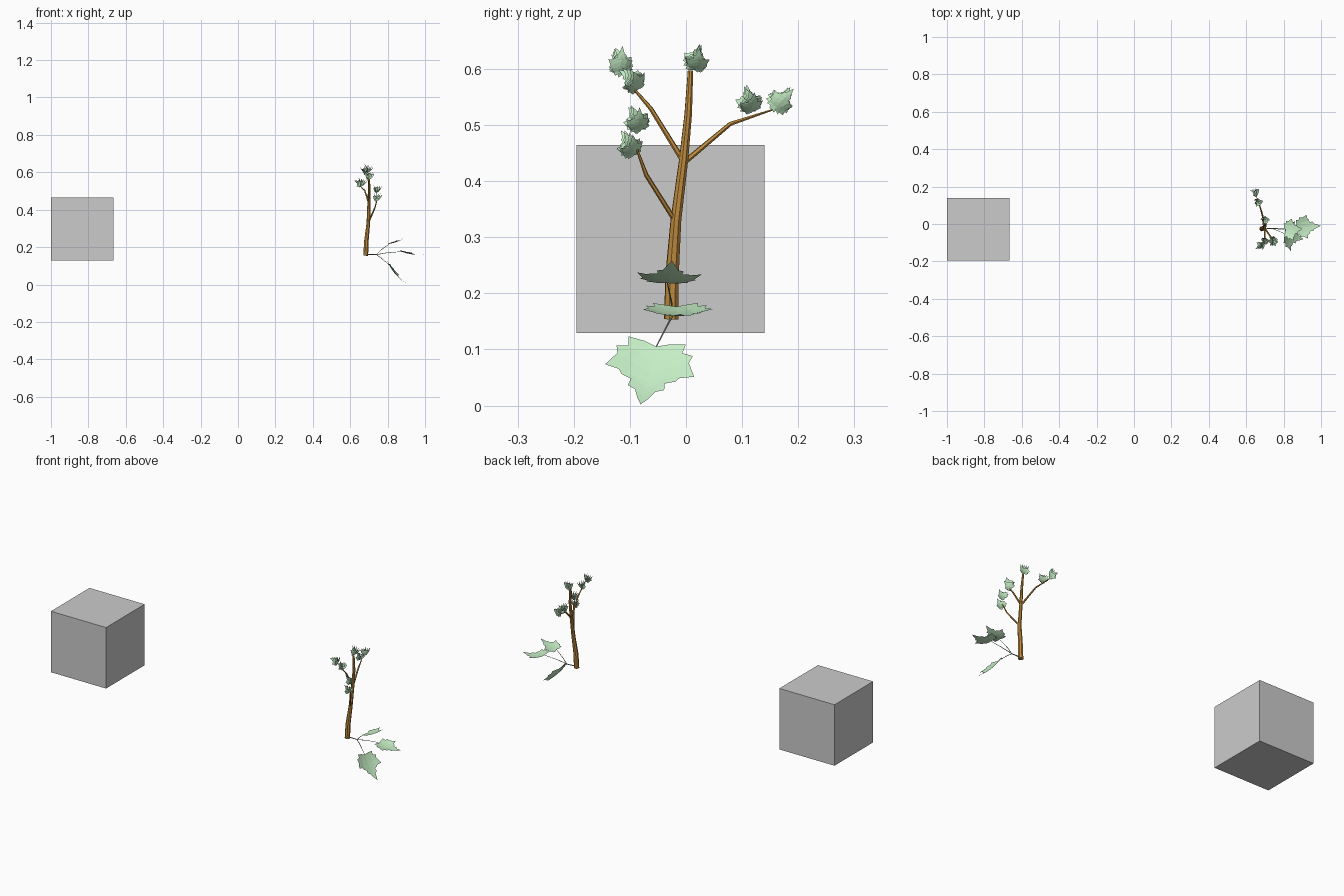
import bpy
import bmesh
import math
import random
from mathutils import Vector, Matrix

if "Cube" in bpy.data.objects:
    bpy.data.objects.remove(bpy.data.objects["Cube"])

random.seed(4)


def material(name, rgb):
    m = bpy.data.materials.new(name)
    m.diffuse_color = (*rgb, 1)
    m.use_nodes = True
    m.node_tree.nodes["Principled BSDF"].inputs["Base Color"].default_value = m.diffuse_color
    return m


BARK = material("bark", (0.54, 0.27, 0.05))
GREEN = material("leaf_green", (0.56, 0.85, 0.56))
STEM = material("stem_green", (0.30, 0.42, 0.28))

# half outline of a lobed leaf: sideways, along (length 1)
HALF = [(0, 0), (0.16, -0.05), (0.36, -0.06), (0.34, 0.06), (0.48, 0.10),
        (0.45, 0.20), (0.56, 0.42), (0.40, 0.41), (0.34, 0.50), (0.20, 0.46),
        (0.23, 0.66), (0.14, 0.68), (0.07, 0.86), (0, 1)]


def add_leaf(bm, base, tip, side, width=1.0, arch=0.08, droop=0.15):
    """Arched leaf blade from base to tip, 'side' is the sideways direction."""
    base, tip = Vector(base), Vector(tip)
    along = tip - base
    size = along.length
    fwd = along.normalized()
    side = Vector(side)
    side = (side - fwd * side.dot(fwd)).normalized()
    up = side.cross(fwd)
    n = len(HALF) - 1

    def vert(x, y):
        z = 4 * arch * y * (1 - y) - droop * x * x * 2
        return bm.verts.new(base + size * (side * x * width + fwd * y + up * z))

    rib = [vert(0, i / n) for i in range(n + 1)]
    for s in (1, -1):
        cols = [rib]
        for t in (0.5, 1):
            cols.append([rib[0]]
                        + [vert(s * x * t, (i / n) * (1 - t) + y * t)
                           for i, (x, y) in enumerate(HALF) if 0 < i < n]
                        + [rib[n]])
        for a, b in zip(cols, cols[1:]):
            for i in range(n):
                quad = list(dict.fromkeys([a[i], b[i], b[i + 1], a[i + 1]]))
                if len(quad) > 2:
                    bm.faces.new(quad if s == 1 else quad[::-1])


def finish(bm, name, mat=None):
    me = bpy.data.meshes.new(name)
    bm.to_mesh(me)
    bm.free()
    ob = bpy.data.objects.new(name, me)
    bpy.context.collection.objects.link(ob)
    if mat:
        me.materials.append(mat)
    return ob


def tube(name, points, radii, mat, sides=8):
    """Tapered faceted tube through the points, capped at both ends."""
    pts = [Vector(p) for p in points]
    bm = bmesh.new()
    rings = []
    for i, p in enumerate(pts):
        d = (pts[min(i + 1, len(pts) - 1)] - pts[max(i - 1, 0)]).normalized()
        u = d.cross(Vector((0.3, 1, 0.1))).normalized()
        v = d.cross(u)
        angles = [math.tau * k / sides for k in range(sides)]
        rings.append([bm.verts.new(p + radii[i] * (u * math.cos(a) + v * math.sin(a)))
                      for a in angles])
    for a, b in zip(rings, rings[1:]):
        for k in range(sides):
            j = (k + 1) % sides
            bm.faces.new((a[k], a[j], b[j], b[k]))
    bm.faces.new(rings[0][::-1])
    bm.faces.new(rings[-1])
    return finish(bm, name, mat)


# grey block
bm = bmesh.new()
bmesh.ops.create_cube(bm, size=0.335,
                      matrix=Matrix.Translation((-0.8325, -0.028, 0.297)))
finish(bm, "block")

# trunk and branches
tube("trunk", [(0.683, -0.026, 0.154), (0.686, -0.025, 0.23), (0.697, -0.018, 0.33),
               (0.700, -0.004, 0.44), (0.702, 0.004, 0.52), (0.697, 0.008, 0.597)],
     [0.0135, 0.0125, 0.010, 0.0085, 0.007, 0.005], BARK)
tube("low_branch", [(0.696, -0.018, 0.327), (0.732, -0.071, 0.411), (0.745, -0.088, 0.458)],
     [0.0045, 0.004, 0.002], BARK, 6)
tube("front_branch", [(0.699, -0.004, 0.434), (0.700, -0.0625, 0.529), (0.695, -0.098, 0.570)],
     [0.005, 0.004, 0.002], BARK, 6)
tube("back_branch", [(0.699, 0.0, 0.436), (0.678, 0.079, 0.502), (0.652, 0.154, 0.527)],
     [0.005, 0.004, 0.0015], BARK, 6)

# leaf clumps: stacked small leaves fanned around one heading
CLUMPS = [((0.743, -0.100, 0.467), (0.2, -0.3, 0.5)), ((0.743, -0.088, 0.512), (0.1, -0.2, 0.8)),
          ((0.700, -0.095, 0.582), (0.3, -0.5, 0.5)), ((0.677, -0.118, 0.614), (-0.2, -0.2, 0.9)),
          ((0.698, 0.020, 0.620), (0.1, 0.3, 0.8)), ((0.662, 0.114, 0.545), (0.3, -0.2, 0.8)),
          ((0.650, 0.172, 0.546), (-0.2, 0.5, 0.5))]
for i, (c, heading) in enumerate(CLUMPS):
    bm = bmesh.new()
    h = Vector(heading).normalized()
    side = h.cross(Vector((1, 0.2, 0.1))).normalized()
    up = side.cross(h)
    for k in range(5):
        turn = Matrix.Rotation(math.radians(random.uniform(-22, 22)), 3, up)
        tilt = Matrix.Rotation(math.radians((k - 2) * 14), 3, side)
        f = turn @ tilt @ h
        centre = Vector(c) + up * (k - 2) * 0.007
        add_leaf(bm, centre - f * 0.022, centre + f * 0.024, turn @ side, 0.85, 0.1, 0.3)
    finish(bm, f"leaf_clump_{i + 1}", GREEN)

# stem at the trunk base, forking into three leaf stalks
FORK = (0.740, -0.024, 0.160)
tube("stem", [(0.684, -0.026, 0.162), FORK], [0.003, 0.002], STEM, 6)
BIG = [("upper", (0.765, -0.026, 0.185), (0.81, -0.033, 0.218), (0.90, -0.025, 0.258), (0, -1, 0), 1.05),
       ("middle", (0.80, -0.022, 0.170), (0.875, -0.018, 0.176), (0.999, -0.010, 0.163), (0, -1, 0), 0.9),
       ("lower", (0.765, -0.034, 0.142), (0.808, -0.053, 0.105), (0.905, -0.081, 0.002), (-0.1, -1, 0.1), 1.0)]
for name, mid, base, tip, side, width in BIG:
    tube(f"{name}_stalk", [FORK, mid, base], [0.0018, 0.0015, 0.001], STEM, 6)
    bm = bmesh.new()
    add_leaf(bm, base, tip, -Vector(side), width, 0.07, 0.12)
    # keep the upper side facing up
    bmesh.ops.recalc_face_normals(bm, faces=bm.faces)
    if sum(f.normal.z * f.calc_area() for f in bm.faces) < 0:
        bmesh.ops.reverse_faces(bm, faces=bm.faces)
    finish(bm, f"{name}_leaf", GREEN)
